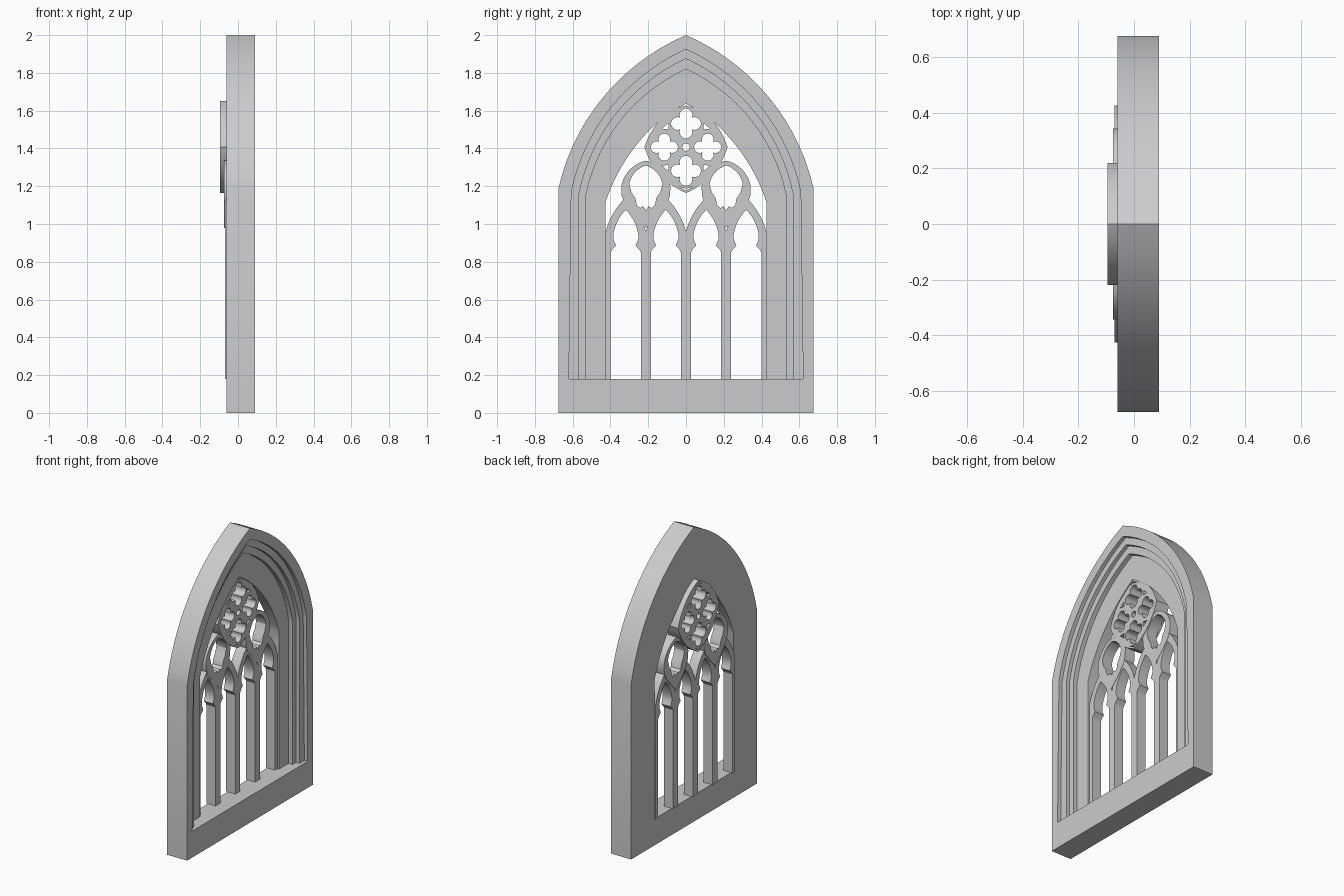
import bpy, bmesh
from math import sin, cos, pi, radians, atan2, hypot
from mathutils import Matrix

if "Cube" in bpy.data.objects:
    bpy.data.objects.remove(bpy.data.objects["Cube"])

# Local (u, v, w) -> world (y, z, x)
AXES = Matrix(((0, 0, 1, 0), (1, 0, 0, 0), (0, 1, 0, 0), (0, 0, 0, 1)))


def arc(p, q, bulge, n=14):
    """Circular arc from p to q, bulging to the right of travel; bulge = half angle in degrees."""
    a = radians(bulge)
    dx, dy = q[0] - p[0], q[1] - p[1]
    length = hypot(dx, dy)
    r = length / (2 * sin(a))
    nx, ny = dy / length, -dx / length
    cx = (p[0] + q[0]) / 2 - nx * r * cos(a)
    cy = (p[1] + q[1]) / 2 - ny * r * cos(a)
    t0 = atan2(p[1] - cy, p[0] - cx)
    return [(cx + r * cos(t0 + 2 * a * i / n), cy + r * sin(t0 + 2 * a * i / n)) for i in range(n + 1)]


def mirror(half, c=0.0):
    """Close a right-hand half profile (bottom to apex) about u = c."""
    return [(c + u, v) for u, v in half] + [(c - u, v) for u, v in half[-2::-1]]


def plate(name, loops, x0, x1):
    """Extrude an outline with holes between two x positions."""
    cu = bpy.data.curves.new(name, 'CURVE')
    cu.dimensions, cu.fill_mode = '2D', 'BOTH'
    cu.extrude = (x1 - x0) / 2
    for pts in loops:
        sp = cu.splines.new('POLY')
        sp.points.add(len(pts) - 1)
        for point, (u, v) in zip(sp.points, pts):
            point.co = (u, v, 0, 1)
        sp.use_cyclic_u = True
    tmp = bpy.data.objects.new(name + "_outline", cu)
    bpy.context.collection.objects.link(tmp)
    dg = bpy.context.evaluated_depsgraph_get()
    me = bpy.data.meshes.new_from_object(tmp.evaluated_get(dg))
    bpy.data.objects.remove(tmp)
    bm = bmesh.new()
    bm.from_mesh(me)
    bmesh.ops.remove_doubles(bm, verts=bm.verts, dist=1e-5)
    bmesh.ops.transform(bm, matrix=Matrix.Translation(((x0 + x1) / 2, 0, 0)) @ AXES, verts=bm.verts)
    bmesh.ops.recalc_face_normals(bm, faces=bm.faces)
    bm.to_mesh(me)
    bm.free()
    me.name = name
    ob = bpy.data.objects.new(name, me)
    bpy.context.collection.objects.link(ob)
    return ob


def window(base, hw, spring, apex, z0, bulge):
    return mirror([(base, z0)] + arc((hw, spring), (0, apex), bulge))


# Pointed frame, with stepped recesses and the opening cut through
frame = plate("frame", [window(0.675, 0.675, 1.19, 2.0, 0, 27)], -0.06, 0.09)
steps = [
    (0.62, 0.607, 1.17, 1.925, 27, 0.065),
    (0.566, 0.566, 1.16, 1.875, 27, 0.04),
    (0.53, 0.53, 1.15, 1.82, 27, 0.01),
    (0.425, 0.425, 1.12, 1.65, 20, -0.2),
]
cutters = []
for i, (base, hw, spring, apex, bulge, depth) in enumerate(steps):
    cut = plate(f"recess_cutter_{i}", [window(base, hw, spring, apex, 0.18, bulge)], depth, 0.2)
    mod = frame.modifiers.new("recess", 'BOOLEAN')
    mod.operation, mod.solver, mod.object = 'DIFFERENCE', 'EXACT', cut
    cutters.append(cut)
bpy.context.view_layer.update()
cut_mesh = bpy.data.meshes.new_from_object(frame.evaluated_get(bpy.context.evaluated_depsgraph_get()))
frame.modifiers.clear()
frame.data = cut_mesh
for cut in cutters:
    bpy.data.objects.remove(cut)

# Four lancets with mullions, one comb-shaped outline
BAY = 0.2125
centres = [(i - 1.5) * BAY for i in range(4)]
hood = mirror(arc((BAY / 2, 0.96), (0, 1.14), 16, 8))
head = [(0.08, 0.18), (0.08, 0.85), (0.072, 0.865), (0.052, 0.885), (0.058, 0.9),
        (0.066, 0.92)] + arc((0.066, 0.945), (0, 1.075), 18, 8)
light = mirror(head)
comb = [(2 * BAY, 0.18)]
for c in reversed(centres):
    pts = [(c + u, v) for u, v in hood]
    comb += pts if c == centres[-1] else pts[1:]
comb.append((-2 * BAY, 0.18))
for c in centres:
    comb += [(c + u, v) for u, v in reversed(light)]
tracery = [plate("lancets", [comb], -0.07, -0.002)]

# Pointed eyelets above each pair of lancets
ring = [(0, 0.98), (0.06, 1.04), (0.11, 1.1), (0.128, 1.15)] + arc((0.13, 1.2), (0, 1.335), 34, 10)
eye = [(0, 1.072), (0.015, 1.095), (0.03, 1.085), (0.048, 1.1), (0.055, 1.135),
       (0.075, 1.165)] + arc((0.088, 1.21), (0, 1.31), 32, 10)
for side, name in ((-1, "left"), (1, "right")):
    tracery.append(plate(name + "_eyelet", [mirror(p, side * BAY)[:-1] for p in (ring, eye)], -0.075, 0.0))

# Rose with four quatrefoils
CZ = 1.407


def quatrefoil(cu, cv, d=0.045, r=0.034, n=12):
    pts = []
    for k in range(4):
        a = k * pi / 2
        for i in range(n):
            t = a + radians(-113 + 226 * i / (n - 1))
            pts.append((cu + d * cos(a) + r * cos(t), cv + d * sin(a) + r * sin(t)))
    return pts


upper = mirror(arc((0.22, CZ), (0, CZ + 0.243), 25))
rose = [upper + [(u, 2 * CZ - v) for u, v in upper[-2:0:-1]]]
for u, v in ((0, 0.125), (0, -0.125), (0.115, 0), (-0.115, 0)):
    rose.append(quatrefoil(u, CZ + v, *((0.045, 0.034) if u == 0 else (0.041, 0.031))))
rose.append([(0.02 * cos(i * pi / 8), CZ + 0.02 * sin(i * pi / 8)) for i in range(16)])
for su in (-1, 1):
    for sv in (-1, 1):
        rose.append([(su * u, CZ + sv * v) for u, v in ((0.092, 0.128), (0.127, 0.098), (0.092, 0.094))])
for s in (-1, 1):
    rose.append([(u, CZ + s * v) for u, v in ((-0.04, 0.21), (0, 0.229), (0.04, 0.21), (0, 0.22))])
tracery.append(plate("rose", rose, -0.095, 0.004))

# Smooth the curved reveals
bpy.ops.object.select_all(action='DESELECT')
for ob in [frame] + tracery:
    ob.select_set(True)
bpy.context.view_layer.objects.active = frame
bpy.ops.object.shade_smooth_by_angle(angle=radians(25))
